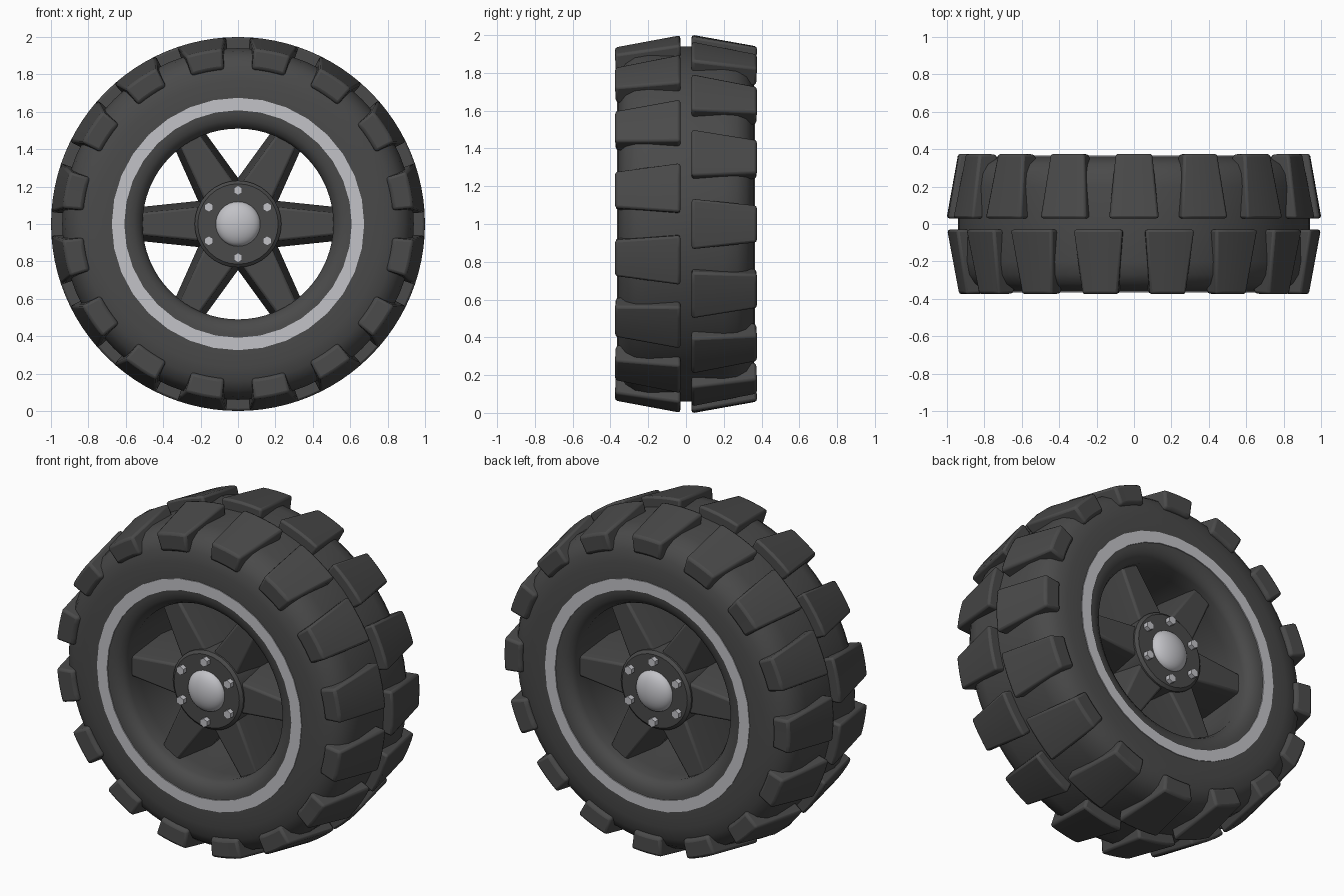
import bpy, bmesh
from math import sin, cos, pi, radians
from mathutils import Matrix, Vector

cube = bpy.data.objects.get("Cube")
if cube:
    bpy.data.objects.remove(cube, do_unlink=True)


def material(name, rgb):
    m = bpy.data.materials.new(name)
    m.use_nodes = True
    m.diffuse_color = (*rgb, 1)
    bsdf = next(n for n in m.node_tree.nodes if n.type == 'BSDF_PRINCIPLED')
    bsdf.inputs["Base Color"].default_value = (*rgb, 1)
    return m


RUBBER = material("dark rubber", (0.068, 0.068, 0.068))
METAL = material("light metal", (0.54, 0.54, 0.57))
CENTRE = Vector((0, 0, 1))


def polar(r, angle, y):
    """Point at a radius and angle around the axle."""
    return CENTRE + Vector((r * cos(angle), y, r * sin(angle)))


def finish(name, bm, mat, bevel=0.0, smooth=True):
    bmesh.ops.recalc_face_normals(bm, faces=bm.faces)
    me = bpy.data.meshes.new(name)
    bm.to_mesh(me)
    bm.free()
    me.materials.append(mat)
    ob = bpy.data.objects.new(name, me)
    bpy.context.collection.objects.link(ob)
    if bevel:
        b = ob.modifiers.new("rounded edges", 'BEVEL')
        b.width, b.segments = bevel, 2
        b.limit_method, b.angle_limit = 'ANGLE', radians(35)
    if smooth:
        bpy.ops.object.select_all(action='DESELECT')
        ob.select_set(True)
        bpy.context.view_layer.objects.active = ob
        bpy.ops.object.shade_smooth_by_angle(angle=radians(35))
    return ob


def loft(bm, rings, closed=False):
    """Join matching rings of points with quads, capping open ends."""
    rows = [[bm.verts.new(p) for p in ring] for ring in rings]
    count = len(rows[0])
    pairs = list(zip(rows, rows[1:]))
    if closed:
        pairs.append((rows[-1], rows[0]))
    for a, b in pairs:
        for i in range(count):
            j = (i + 1) % count
            bm.faces.new((a[i], a[j], b[j], b[i]))
    if not closed:
        bm.faces.new(rows[0])
        bm.faces.new(rows[-1])


def lathe(name, profile, mat, steps=64, bevel=0.0):
    """Spin a closed (radius, y) profile around the axle."""
    bm = bmesh.new()
    loft(bm, [[polar(r, 2 * pi * k / steps, y) for r, y in profile]
              for k in range(steps)], closed=True)
    return finish(name, bm, mat, bevel)


# Tyre body and rim lip, mirrored about the middle plane
half = [(0.94, 0.2), (0.925, 0.27), (0.89, 0.32), (0.84, 0.348),
        (0.77, 0.36), (0.68, 0.362), (0.59, 0.36), (0.555, 0.352),
        (0.525, 0.33), (0.51, 0.3), (0.515, 0.2)]
lathe("tyre_and_rim", half + [(r, -y) for r, y in reversed(half)], RUBBER)

# Tread blocks: curved lugs that wrap over the shoulder, staggered by row
section = [(0.91, 0.03), (1.002, 0.03), (0.94, 0.376), (0.835, 0.372),
           (0.825, 0.33), (0.89, 0.25)]
LUGS = 16
for row, side, shift in (("front", -1, 0.5), ("back", 1, 0)):
    bm = bmesh.new()
    for k in range(LUGS):
        middle = 2 * pi * (k + shift) / LUGS
        rings = []
        for t in (-1, -0.5, 0, 0.5, 1):
            rings.append([polar(r, middle + t * radians(7.9 - 5 * y), side * y)
                          for r, y in section])
        loft(bm, rings)
    finish(row + "_tread_blocks", bm, RUBBER, bevel=0.014)

# Six spokes with drafted sides, widest at the middle plane
bm = bmesh.new()
for k in range(6):
    a = k * pi / 3
    along, across = Vector((cos(a), 0, sin(a))), Vector((-sin(a), 0, cos(a)))
    rings = []
    for r, face, mid in ((0.1, 0.1, 0.135), (0.53, 0.058, 0.09)):
        shape = ((-face, -0.27), (face, -0.27), (mid, 0),
                 (face, 0.27), (-face, 0.27), (-mid, 0))
        rings.append([CENTRE + along * r + across * w + Vector((0, y, 0))
                      for w, y in shape])
    loft(bm, rings)
finish("spokes", bm, RUBBER, bevel=0.012)

# Hub drum
bm = bmesh.new()
loft(bm, [[polar(r, 2 * pi * k / 32, y) for k in range(32)]
          for r, y in ((0.215, -0.295), (0.232, -0.28),
                       (0.232, 0.28), (0.215, 0.295))])
finish("hub", bm, RUBBER)

# Trim on both sides: sidewall stripe, hub cap and bolts
for row, side in (("front", -1), ("back", 1)):
    lathe(row + "_stripe", [(0.608, side * 0.355), (0.608, side * 0.366),
                            (0.675, side * 0.366), (0.675, side * 0.355)],
          METAL, steps=32)

    bm = bmesh.new()
    bmesh.ops.create_uvsphere(bm, u_segments=32, v_segments=16, radius=0.12)
    bmesh.ops.transform(bm, verts=bm.verts, matrix=Matrix.Translation(
        (0, side * 0.29, 1)) @ Matrix.Diagonal((1, 0.5, 1, 1)))
    finish(row + "_hub_cap", bm, METAL)

    bm = bmesh.new()
    for k in range(6):
        c = polar(0.18, pi / 6 + k * pi / 3, 0)
        loft(bm, [[c + Vector((r * sin(j * pi / 3), side * y, r * cos(j * pi / 3)))
                   for j in range(6)]
                  for r, y in ((0.026, 0.285), (0.026, 0.325))])
    finish(row + "_bolts", bm, METAL, smooth=False)
